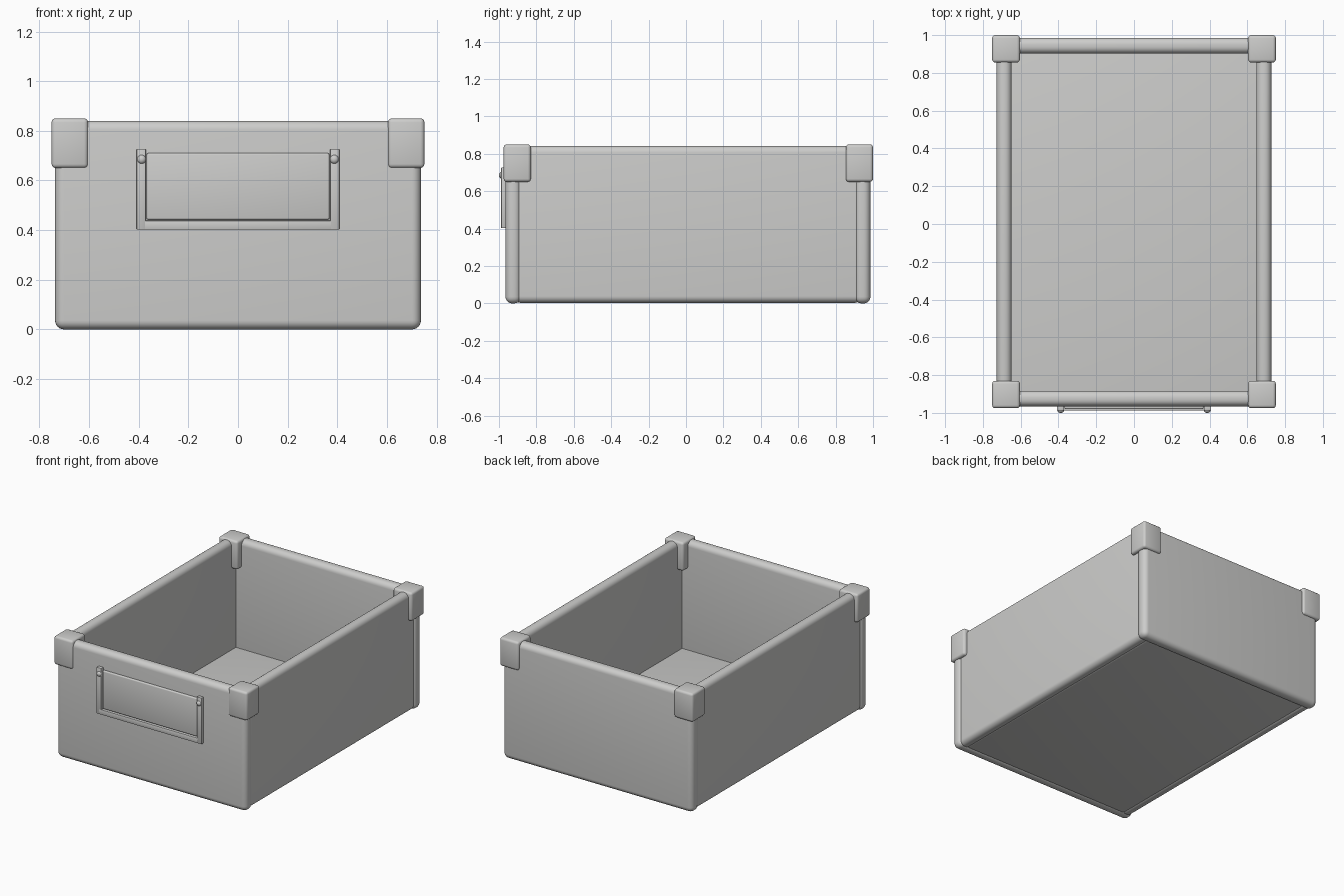
import bpy
import math

cube = bpy.data.objects.get("Cube")
if cube:
    bpy.data.objects.remove(cube, do_unlink=True)

grey = bpy.data.materials.new("light_grey")
grey.use_nodes = True
colour = (0.61, 0.61, 0.6, 1)
grey.diffuse_color = colour
grey.node_tree.nodes["Principled BSDF"].inputs["Base Color"].default_value = colour


def finish(obj, name):
    obj.name = name
    obj.data.materials.append(grey)
    bpy.ops.object.shade_smooth_by_angle(angle=math.radians(40))


def box(name, x, y, z, bevel, segments=3):
    """Rounded box from its (low, high) range on each axis."""
    ranges = (x, y, z)
    bpy.ops.mesh.primitive_cube_add(size=1, location=[(a + b) / 2 for a, b in ranges])
    obj = bpy.context.object
    obj.scale = [b - a for a, b in ranges]
    bpy.ops.object.transform_apply(location=False, rotation=False, scale=True)
    mod = obj.modifiers.new("rounded_edges", "BEVEL")
    mod.width = bevel
    mod.segments = segments
    bpy.ops.object.modifier_apply(modifier=mod.name)
    finish(obj, name)


def span(side, near, far):
    """Range mirrored to the given side."""
    return tuple(sorted((side * near, side * far)))


# Tray floor, a rounded panel like the walls
box("floor", (-0.68, 0.68), (-0.915, 0.935), (0.006, 0.08), 0.03, 5)

# End panels
box("front_panel", (-0.737, 0.737), (-0.965, -0.883), (0, 0.84), 0.036, 6)
box("back_panel", (-0.737, 0.737), (0.902, 0.986), (0, 0.84), 0.036, 6)

# Side panels, corner caps and label holder uprights
for side, label in ((-1, "right"), (1, "left")):
    box(f"{label}_panel", span(side, 0.648, 0.727), (-0.92, 0.94), (0.003, 0.842), 0.036, 6)
    for end, y in (("front", (-0.975, -0.83)), ("back", (0.855, 1.0))):
        box(f"{end}_{label}_corner_cap", span(side, 0.604, 0.751), y, (0.65, 0.85), 0.016)
    box(f"{label}_holder_upright", span(side, 0.371, 0.408), (-0.988, -0.96),
        (0.402, 0.727), 0.003, 2)
    # Domed rivet
    bpy.ops.mesh.primitive_uv_sphere_add(
        segments=20, ring_count=12, radius=0.018,
        location=(side * 0.388, -0.985, 0.685))
    bpy.context.object.scale.y = 0.85
    finish(bpy.context.object, f"{label}_rivet")

# Label holder lower bar and label plate
box("holder_lower_bar", (-0.39, 0.39), (-0.988, -0.96), (0.402, 0.438), 0.003, 2)
box("label_plate", (-0.368, 0.368), (-0.98, -0.955), (0.442, 0.71), 0.007)
